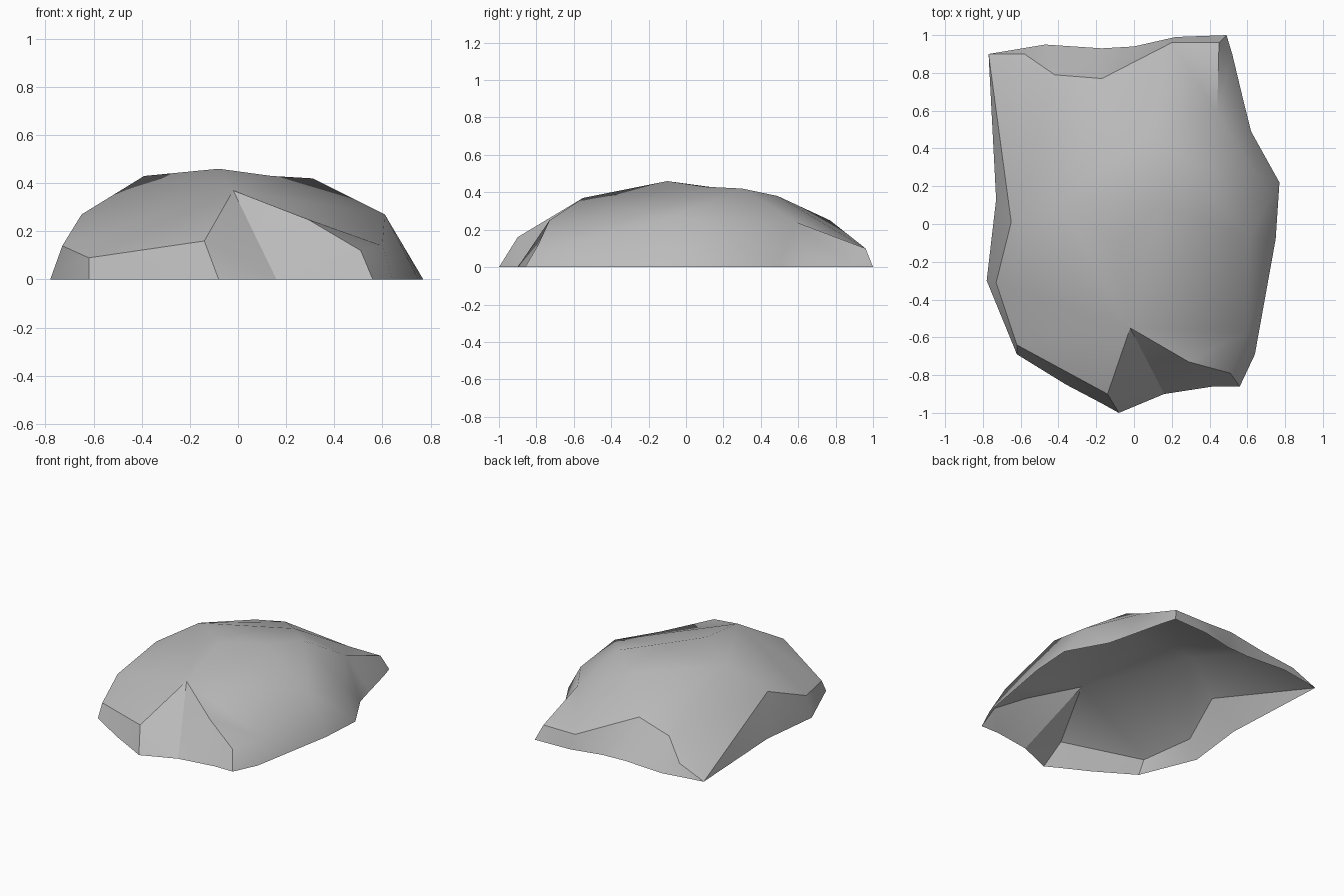
import bpy
import bmesh
from math import radians
from mathutils import Vector, geometry

cube = bpy.data.objects.get("Cube")
if cube:
    bpy.data.objects.remove(cube, do_unlink=True)


def flat_material(name, colour):
    material = bpy.data.materials.new(name)
    material.use_nodes = True
    material.diffuse_color = colour
    shader = material.node_tree.nodes["Principled BSDF"]
    shader.inputs["Base Color"].default_value = colour
    shader.inputs["Roughness"].default_value = 0.9
    return material


# Ground outline of the boulder, clockwise from the back corner
outline = [
    (-.77, .9), (-.47, .95), (-.17, .93), (0, .94), (.22, .99), (.49, 1),
    (.52, .9), (.58, .65), (.62, .49), (.77, .22), (.75, -.08), (.64, -.69),
    (.56, -.86), (.42, -.86), (.16, -.9), (-.08, -1), (-.17, -.95),
    (-.36, -.85), (-.62, -.69), (-.78, -.3), (-.73, .13),
]

# Named corners of the chiselled facets
corners = {
    "front_toe": (-.14, -.9, .16), "front_foot": (-.62, -.64, .09),
    "side_foot": (-.73, -.31, .14), "side_shoulder": (-.65, .01, .27),
    "side_crown": (-.39, .12, .43), "front_crown": (-.02, -.55, .37),
    "front_brow": (.29, -.73, .25), "front_corner": (.51, -.79, .12),
    "flank_low": (.6, -.57, .14), "flank_mid": (.61, -.07, .27),
    "flank_bulge": (.64, .27, .2), "flank_crown": (.31, .3, .42),
    "flank_back": (.44, .59, .24), "back_corner": (.45, .96, .1),
    "peak": (-.08, -.1, .46), "saddle": (.14, .1, .43),
    "back_crown": (.1, .49, .38), "back_slope": (-.17, .77, .25),
    "back_lip": (.2, .96, .1), "lip_end": (-.58, .9, .08),
    "lip_bend": (-.42, .79, .19),
}

# Ridges that must stay as edges; whole numbers pick outline points
ridges = [
    [0, "side_shoulder", "side_crown", "peak", "saddle", "flank_crown"],
    ["side_shoulder", "side_foot", "front_foot", "front_toe", "front_crown"],
    ["side_crown", "front_crown", "front_brow", "front_corner", "flank_low",
     "flank_mid", "flank_crown", "flank_back", "back_corner", 5],
    ["flank_mid", "flank_bulge", "flank_back"],
    ["peak", "front_crown", "saddle"],
    ["front_toe", 15], ["front_foot", 18], ["front_corner", 12],
    ["side_foot", 19], ["flank_bulge", 9], ["flank_low", 11],
    [0, "lip_end", "lip_bend", "back_slope", "back_lip", "back_corner"],
    ["flank_crown", "back_crown", "back_slope"],
]

points = [Vector((x, y, 0)) for x, y in outline]
points += [Vector(corner) for corner in corners.values()]
count = len(outline)
number = {name: count + i for i, name in enumerate(corners)}
edges = [(i, (i + 1) % count) for i in range(count)]
for ridge in ridges:
    path = [number.get(step, step) for step in ridge]
    edges += zip(path, path[1:])

# Triangulate the plan inside the outline, then lift it to its heights
plan = geometry.delaunay_2d_cdt([p.xy for p in points], edges, [], 1, 1e-5)
flat, faces, sources = plan[0], plan[2], plan[3]
bm = bmesh.new()
verts = []
for spot, source in zip(flat, sources):
    height = points[source[0]].z if source else min(
        points, key=lambda p: (p.xy - spot).length).z
    verts.append(bm.verts.new((spot.x, spot.y, height)))
for face in faces:
    bm.faces.new([verts[i] for i in face])
bm.normal_update()
for face in bm.faces:
    if face.normal.z < 0:
        face.normal_flip()

# Open-bottomed stone shell
mesh = bpy.data.meshes.new("boulder")
bm.to_mesh(mesh)
bm.free()
mesh.materials.append(flat_material("stone_grey", (.5, .5, .5, 1)))
boulder = bpy.data.objects.new("boulder", mesh)
bpy.context.collection.objects.link(boulder)
bpy.ops.object.select_all(action="DESELECT")
boulder.select_set(True)
bpy.context.view_layer.objects.active = boulder
bpy.ops.object.shade_smooth_by_angle(angle=radians(32))
